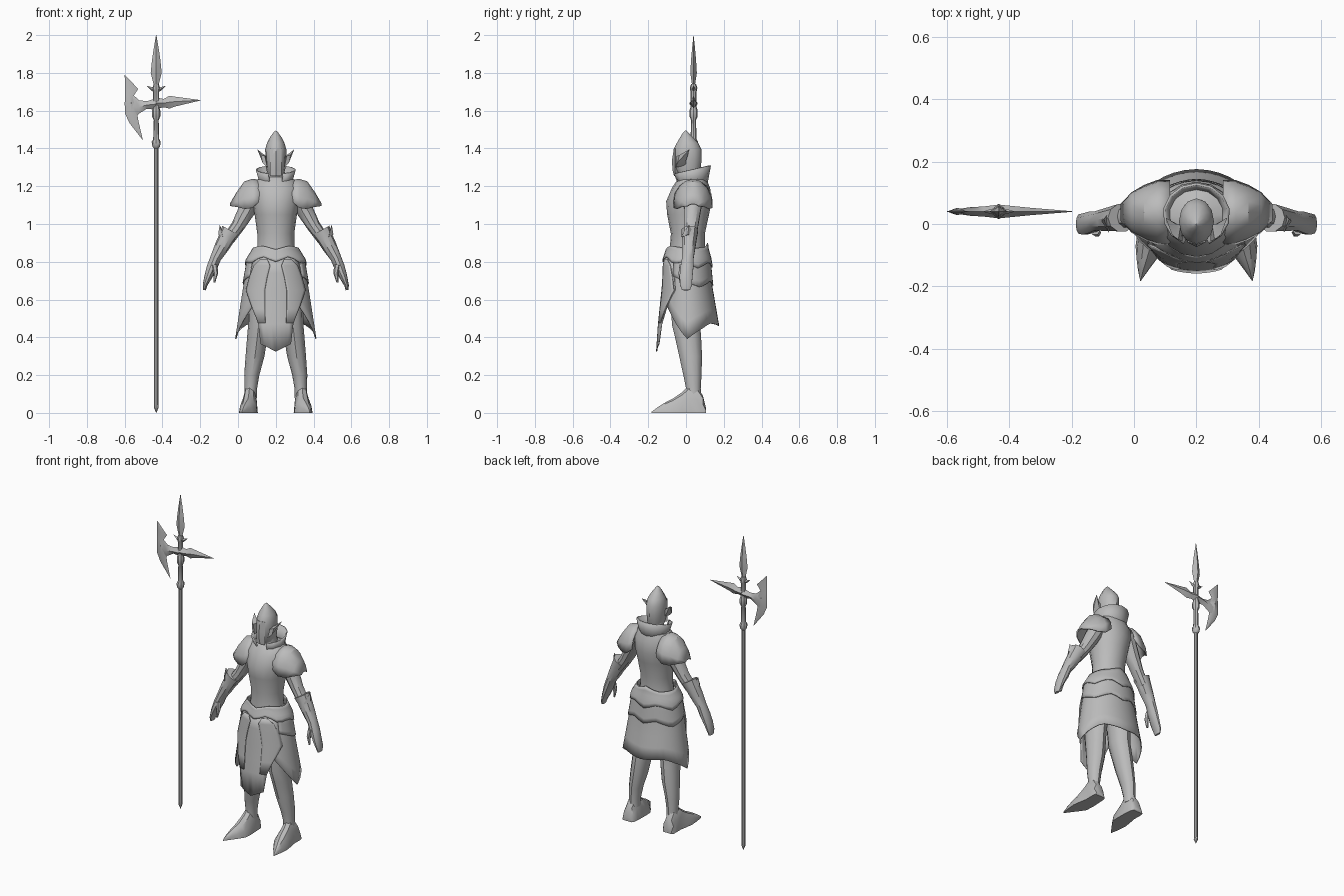
import bpy, bmesh, math
from mathutils import Vector

if "Cube" in bpy.data.objects:
    bpy.data.objects.remove(bpy.data.objects["Cube"])

CX = 0.2            # the figure stands right of centre
WX, WY = -0.433, 0.04   # polearm axis

steel = bpy.data.materials.new("grey_steel")
steel.diffuse_color = (0.5, 0.5, 0.5, 1)
steel.use_nodes = True
steel.node_tree.nodes["Principled BSDF"].inputs["Base Color"].default_value = steel.diffuse_color


def loft(name, rings, closed=True, cap=True, mirror=False, thick=0, loc=(CX, 0, 0)):
    """Skin a list of equally long point rows."""
    bm = bmesh.new()
    rows = [[bm.verts.new(p) for p in r] for r in rings]
    n = len(rows[0])
    for a, b in zip(rows, rows[1:]):
        for i in range(n if closed else n - 1):
            j = (i + 1) % n
            bm.faces.new((a[i], a[j], b[j], b[i]))
    if closed and cap:
        bm.faces.new(rows[0])
        bm.faces.new(rows[-1])
    bmesh.ops.remove_doubles(bm, verts=bm.verts, dist=0.0004)
    bmesh.ops.recalc_face_normals(bm, faces=bm.faces)
    me = bpy.data.meshes.new(name)
    bm.to_mesh(me)
    bm.free()
    me.materials.append(steel)
    ob = bpy.data.objects.new(name, me)
    ob.location = loc
    bpy.context.collection.objects.link(ob)
    if thick:
        m = ob.modifiers.new("thickness", 'SOLIDIFY')
        m.thickness, m.offset = thick, 0
    if mirror:
        ob.modifiers.new("mirror", 'MIRROR')
    return ob


def ring(z, hw, yf, yb, cx=0, n=14):
    """Horizontal oval between front yf and back yb."""
    cy, ry = (yf + yb) / 2, (yb - yf) / 2
    return [(cx + hw * math.sin(2 * math.pi * i / n), cy - ry * math.cos(2 * math.pi * i / n), z)
            for i in range(n)]


def tube(name, path, n=10, **kw):
    """Tube along (x, y, z, width, depth) stations bending in the xz plane."""
    rings = []
    for i, (x, y, z, w, d) in enumerate(path):
        a, b = path[max(i - 1, 0)], path[min(i + 1, len(path) - 1)]
        t = Vector((b[0] - a[0], 0, b[2] - a[2])).normalized()
        side = Vector((-t.z, 0, t.x))
        rings.append([Vector((x, y, z)) + side * w * math.cos(2 * math.pi * k / n)
                      + Vector((0, d * math.sin(2 * math.pi * k / n), 0)) for k in range(n)])
    return loft(name, rings, **kw)


def lerp(table, x):
    """Piecewise linear lookup; a row is (key, values...)."""
    for a, b in zip(table, table[1:]):
        if (a[0] - x) * (b[0] - x) <= 0:
            t = (x - a[0]) / (b[0] - a[0])
            return [p + (q - p) * t for p, q in zip(a[1:], b[1:])]
    return list(table[0][1:] if abs(x - table[0][0]) < abs(x - table[-1][0]) else table[-1][1:])


# ---- torso and legs
loft("torso", [ring(*r, n=16) for r in (
    (.60, .13, -.08, .09), (.78, .12, -.085, .10), (.88, .098, -.085, .10), (.95, .098, -.08, .10),
    (1.05, .112, -.10, .122), (1.12, .125, -.105, .135), (1.19, .13, -.075, .128),
    (1.235, .10, -.045, .11), (1.25, .05, -.03, .08), (1.30, .045, -.03, .06))])
loft("legs", [ring(*r, n=12) for r in (
    (.08, .034, 0, .08, -.134), (.13, .033, 0, .078, -.132), (.2, .04, -.014, .082, -.127),
    (.3, .05, -.036, .085, -.11), (.4, .054, -.058, .08, -.098), (.47, .056, -.075, .075, -.09),
    (.7, .07, -.08, .09, -.075))], mirror=True)

# pointed shoes: arched sections from heel to toe (y, x outer, x inner, height)
shoe = []
for y, xo, xi, h in ((.105, -.175, -.11, .03), (.09, -.18, -.10, .09), (.06, -.18, -.098, .14), (.02, -.18, -.096, .15),
                     (-.02, -.188, -.095, .11), (-.07, -.195, -.098, .075), (-.11, -.192, -.125, .055),
                     (-.15, -.187, -.155, .03), (-.182, -.18, -.178, .006)):
    c, r = (xo + xi) / 2, (xi - xo) / 2
    shoe.append([(c - r * math.cos(math.pi * k / 6), y, h * math.sin(math.pi * k / 6)) for k in range(7)])
loft("shoes", shoe, mirror=True)

# ---- helmet, cheek wings and collar
loft("helmet", [ring(*r, n=12) for r in (
    (1.25, .04, -.03, .06), (1.29, .05, -.058, .078), (1.34, .055, -.068, .082), (1.395, .056, -.066, .082),
    (1.43, .046, -.048, .064), (1.46, .03, -.03, .036), (1.485, .012, -.015, .012), (1.495, .001, -.003, 0))])
loft("face_guard", [[(-.03, -.058, z), (0, -.058 - d, z), (.03, -.058, z), (0, -.03, z)]
                    for z, d in ((1.255, .006), (1.29, .014), (1.34, .016), (1.40, .006))])
loft("helmet_wings", [[(-.045, -.055, 1.30), (-.058, -.05, 1.36), (-.05, .0, 1.36), (-.045, 0, 1.31)],
                      [(-.07, -.045, 1.325), (-.078, -.035, 1.365), (-.066, 0, 1.37), (-.062, 0, 1.335)],
                      [(-.098, .018, 1.395), (-.0985, .019, 1.396), (-.097, .02, 1.395), (-.097, .019, 1.394)]],
     mirror=True)
collar = []
for t in (0, .45, 1):
    row = []
    for i in range(13):
        a = math.radians(22 + 316 * i / 12)
        s = (1 - math.cos(a)) / 2
        hw, cy, ry = .078 + .026 * t, .035 - .005 * t, .072 + .026 * t
        row.append((hw * math.sin(a), cy - ry * math.cos(a), 1.195 + t * (.07 + .045 * s)))
    collar.append(row)
loft("collar", collar, closed=False, thick=.008)

# ---- shoulders and arms
plate = []
for x, zb, zt, ry in ((-.085, 1.12, 1.23, .10), (-.125, 1.085, 1.235, .10), (-.165, 1.08, 1.222, .085),
                      (-.205, 1.09, 1.165, .062), (-.24, 1.095, 1.105, .025)):
    plate.append([(x, .037 - ry * math.cos(math.pi * k / 8), zb + (zt - zb) * math.sin(math.pi * k / 8))
                  for k in range(9)])
loft("shoulder_plates", plate, closed=False, mirror=True, thick=.008)
tube("upper_arms", [(-.10, .04, 1.18, .05, .06), (-.155, .035, 1.07, .045, .045), (-.20, .028, .99, .036, .038),
                    (-.25, .02, .92, .033, .035)], mirror=True)
tube("gauntlets", [(-.238, .02, .965, .052, .046), (-.258, .018, .93, .044, .042), (-.285, .014, .88, .039, .038),
                   (-.318, .01, .82, .029, .032), (-.338, .005, .77, .028, .036), (-.358, 0, .72, .021, .036),
                   (-.375, 0, .675, .012, .032), (-.378, 0, .65, .008, .022)], mirror=True)
loft("cuff_spikes", [[(-.305, .01, .945), (-.28, -.028, .93), (-.27, .05, .93)],
                     [(-.297, .015, .995), (-.296, .014, .995), (-.296, .016, .995)]], mirror=True)
tube("thumbs", [(-.325, -.022, .785, .016, .014), (-.318, -.028, .74, .013, .013), (-.326, -.03, .69, .005, .007)],
     n=6, mirror=True)

# ---- waist armour: cloth and plates follow one flared body profile
FLARE = [(.92, .095, -.085, .10), (.87, .108, -.09, .105), (.81, .145, -.11, .122),
         (.68, .168, -.12, .135), (.39, .213, -.15, .185), (.3, .22, -.155, .19)]


def band(name, edge, off, span=180, n=28):
    """Band round the body; edge(angle) gives (top z, bottom z)."""
    rows = []
    for j in range(6):
        row = []
        for i in range(n + 1):
            d = (180 - span) + 2 * span * i / n
            a = math.radians(d)
            top, bot = edge(abs(d - 180))
            z = top + (bot - top) * j / 5
            hw, yf, yb = lerp(FLARE, z)
            row.append(((hw + off) * math.sin(a), (yf + yb) / 2 - ((yb - yf) / 2 + off) * math.cos(a), z))
        rows.append(row)
    loft(name, rows, closed=False, thick=.006)


# angles count from the back (0) to the front (180)
SKIRT = [(0, .46), (45, .475), (75, .43), (95, .39), (120, .49), (148, .60), (180, .7)]
band("skirt", lambda d: (.82, lerp(SKIRT, d)[0]), 0, 146)
LOW = [(0, .675), (25, .70), (60, .665), (90, .69), (120, .72), (180, .75)]
band("lower_waist_plate", lambda d: (.82, lerp(LOW, d)[0]), .006, 125)
HIGH = [(0, .77), (30, .80), (65, .765), (95, .80), (125, .79), (150, .83), (180, .80)]
TOP = [(0, .90), (35, .875), (90, .87), (145, .885), (180, .865)]
band("upper_waist_plate", lambda d: (lerp(TOP, d)[0], lerp(HIGH, d)[0]), .012)


def panel(name, rows, off, tip=0, mirror=False):
    """Front panel; rows are (z, x left, x right), tip lowers the middle of the hem."""
    grid = []
    for k, (z, x0, x1) in enumerate(rows):
        row = []
        for i in range(9):
            x = x0 + (x1 - x0) * i / 8
            hw, yf, yb = lerp(FLARE, z)
            y = (yf + yb) / 2 - ((yb - yf) / 2 + off) * math.sqrt(max(0, 1 - (x / (hw + off)) ** 2))
            dz = tip * (1 - abs(i - 4) / 4) if k == len(rows) - 1 else 0
            row.append((x, y, z - dz))
        grid.append(row)
    loft(name, grid, closed=False, mirror=mirror, thick=.006)


panel("front_tabard", [(z, -w, w) for z, w in ((.83, .11), (.74, .135), (.65, .155), (.55, .12), (.47, .092),
                                               (.365, .08))], .004, tip=.04)
panel("tabard_side_plates", [(.815, -.08, -.045), (.78, -.115, -.03), (.72, -.138, -.045), (.65, -.157, -.058),
                             (.55, -.122, -.058), (.475, -.092, -.055)], .010, mirror=True)

# ---- polearm
W = (WX, WY, 0)


def turned(name, prof, flat=1, n=8):
    """Upright turned part of (z, radius); flat squeezes it in y."""
    loft(name, [ring(z, r, -r * flat, r * flat, n=n) for z, r in prof], loc=W)


turned("shaft", [(0, .001), (.03, .013), (.045, .011), (1.40, .011), (1.41, .02), (1.435, .024), (1.45, .016),
                 (1.55, .013), (1.57, .022), (1.60, .022), (1.62, .016), (1.70, .016), (1.72, .02), (1.74, .014)])
turned("spear_point", [(1.71, .012), (1.74, .014), (1.80, .029), (1.87, .022), (1.93, .013), (2.0, .001)], .6, 4)


def bar(name, stations):
    """Sideways diamond bar of (x, z, half height, half depth)."""
    loft(name, [[(x, 0, z + h), (x, d, z), (x, 0, z - h), (x, -d, z)] for x, z, h, d in stations], loc=W)


bar("back_spike", [(0, 1.64, .03, .022), (.04, 1.64, .022, .018), (.07, 1.645, .034, .015), (.10, 1.648, .026, .012),
                   (.235, 1.655, .001, .001)])
bar("axe_neck", [(0, 1.635, .03, .022), (-.05, 1.63, .02, .016), (-.09, 1.62, .035, .014), (-.13, 1.62, .07, .008)])
for s in (-1, 1):
    bar("guard_hook", [(0, 1.71, .014, .012), (s * .025, 1.715, .01, .008), (s * .048, 1.73, .001, .001)])

# axe blade: diamond sections between cutting edge and back edge
blade = []
for xo, zo, xi, zi, d in ((-.600, 1.79, -.599, 1.789, .001), (-.598, 1.73, -.528, 1.715, .005),
                          (-.597, 1.68, -.552, 1.68, .008), (-.60, 1.64, -.53, 1.645, .012),
                          (-.598, 1.585, -.535, 1.59, .01), (-.575, 1.535, -.527, 1.545, .007),
                          (-.505, 1.445, -.504, 1.446, .001)):
    xm, zm = (xo + xi) / 2 - WX, (zo + zi) / 2
    blade.append([(xo - WX, 0, zo), (xm, d, zm), (xi - WX, 0, zi), (xm, -d, zm)])
loft("axe_blade", blade, loc=W)

# smooth shading with sharp edges kept
bpy.ops.object.select_all(action='SELECT')
bpy.context.view_layer.objects.active = bpy.context.selected_objects[0]
bpy.ops.object.shade_smooth_by_angle(angle=math.radians(35))
